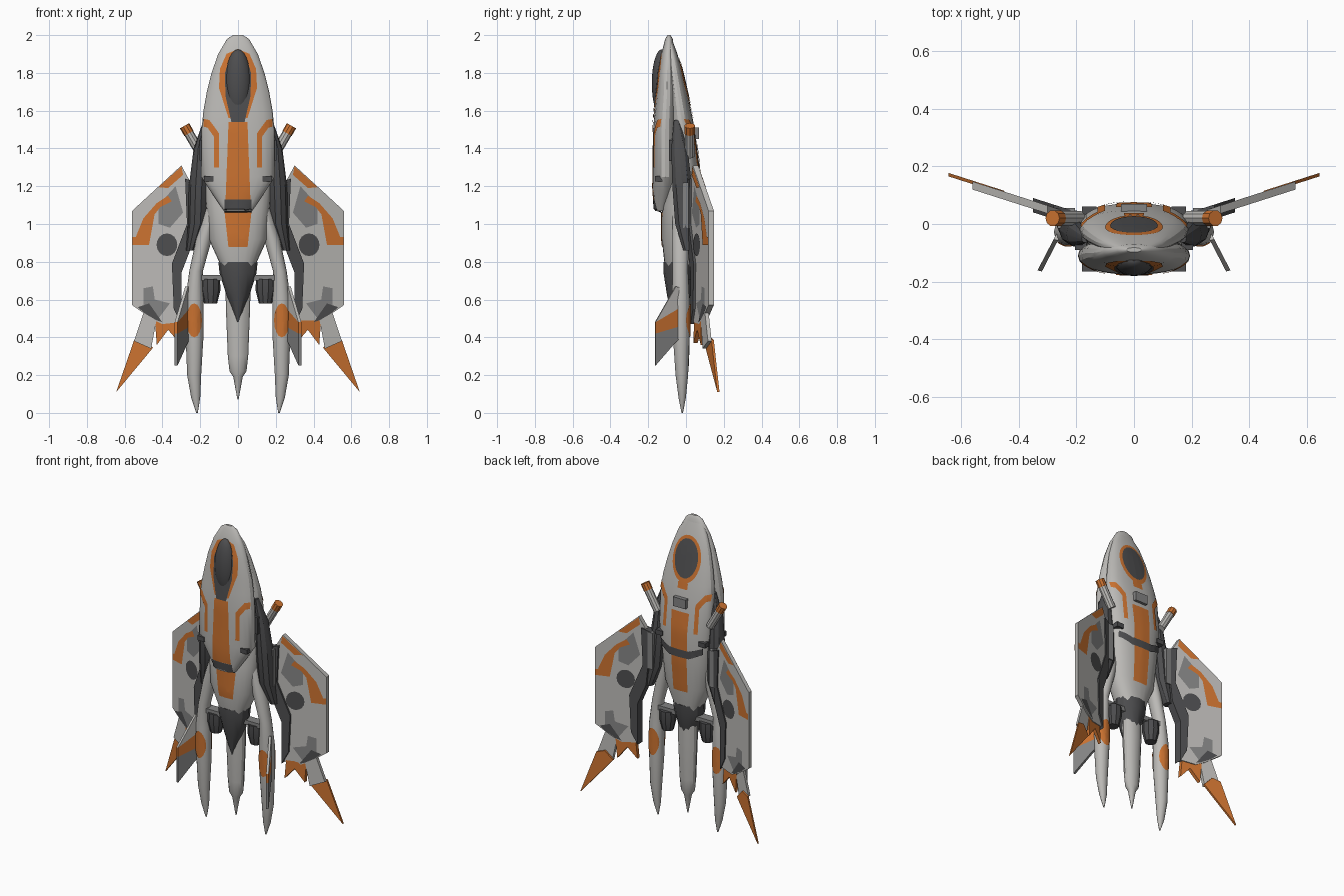
import bpy, bmesh, math
from mathutils import Vector, Matrix
from mathutils.bvhtree import BVHTree

if "Cube" in bpy.data.objects:
    bpy.data.objects.remove(bpy.data.objects["Cube"])


def material(name, rgb):
    m = bpy.data.materials.new(name)
    m.diffuse_color = (*rgb, 1)
    m.use_nodes = True
    m.node_tree.nodes["Principled BSDF"].inputs["Base Color"].default_value = m.diffuse_color
    return m


LIGHT = material("light_grey", (0.50, 0.49, 0.47))
MID = material("mid_grey", (0.23, 0.23, 0.23))
DARK = material("dark_grey", (0.075, 0.075, 0.078))
ORANGE = material("orange", (0.60, 0.17, 0.03))


def finish(name, bm, mat, closed=True, smooth=True):
    if closed:
        bmesh.ops.recalc_face_normals(bm, faces=bm.faces)
    me = bpy.data.meshes.new(name)
    bm.to_mesh(me)
    bm.free()
    me.materials.append(mat)
    ob = bpy.data.objects.new(name, me)
    bpy.context.collection.objects.link(ob)
    if smooth:
        bpy.ops.object.select_all(action='DESELECT')
        ob.select_set(True)
        bpy.context.view_layer.objects.active = ob
        bpy.ops.object.shade_smooth_by_angle(angle=math.radians(30))
    return ob


def loft(name, sections, mat, sx=1, n=24, power=1.0):
    """Skin rings given as (z, x, y, rx, ry)."""
    bm = bmesh.new()
    rings = []
    for z, x, y, rx, ry in sections:
        ring = []
        for i in range(n):
            a = 2 * math.pi * i / n
            c, s = math.cos(a), math.sin(a)
            ring.append(bm.verts.new((sx * (x + rx * math.copysign(abs(c) ** power, c)),
                                      y + ry * math.copysign(abs(s) ** power, s), z)))
        rings.append(ring)
    for a, b in zip(rings, rings[1:]):
        for i in range(n):
            j = (i + 1) % n
            bm.faces.new((a[i], a[j], b[j], b[i]))
    bm.faces.new(rings[0])
    bm.faces.new(rings[-1])
    return finish(name, bm, mat)


def plate(name, pts, place, thick, mat):
    """Flat polygon of (u, z) points, placed in space and given a thickness vector."""
    bm = bmesh.new()
    f = bm.faces.new([bm.verts.new(place(u, z)) for u, z in pts])
    ext = bmesh.ops.extrude_face_region(bm, geom=[f])
    verts = [v for v in ext["geom"] if isinstance(v, bmesh.types.BMVert)]
    bmesh.ops.translate(bm, verts=verts, vec=thick)
    bmesh.ops.triangulate(bm, faces=[f for f in bm.faces if len(f.verts) > 4])
    return finish(name, bm, mat, smooth=False)


def box(name, loc, size, mat):
    bm = bmesh.new()
    bmesh.ops.create_cube(bm, size=1, matrix=Matrix.Translation(loc) @ Matrix.Diagonal((*size, 1)))
    return finish(name, bm, mat, smooth=False)


def rod(name, a, b, r, mat, n=10):
    a, b = Vector(a), Vector(b)
    m = Matrix.Translation((a + b) / 2) @ (b - a).to_track_quat('Z', 'Y').to_matrix().to_4x4()
    bm = bmesh.new()
    bmesh.ops.create_cone(bm, cap_ends=True, segments=n, radius1=r, radius2=r, depth=(b - a).length, matrix=m)
    return finish(name, bm, mat)


def surface(ob):
    return BVHTree.FromPolygons([v.co.copy() for v in ob.data.vertices],
                                [tuple(p.vertices) for p in ob.data.polygons])


def decal(name, targets, pts, side, mat, off=0.004):
    """Paint an (x, z) polygon on the front (side -1) or back (side 1) of the targets."""
    bm = bmesh.new()
    bm.faces.new([bm.verts.new((x, 0, z)) for x, z in pts])
    bmesh.ops.triangulate(bm, faces=bm.faces)
    for axis, step in ((0, 0.02), (2, 0.04)):
        vals = [v.co[axis] for v in bm.verts]
        for k in range(math.floor(min(vals) / step) + 1, math.ceil(max(vals) / step)):
            co, no = Vector(), Vector()
            co[axis], no[axis] = k * step, 1
            bmesh.ops.bisect_plane(bm, geom=bm.verts[:] + bm.edges[:] + bm.faces[:], plane_co=co, plane_no=no)
    missed = []
    for v in bm.verts:
        hits = [t.ray_cast(Vector((v.co.x, side, v.co.z)), Vector((0, -side, 0))) for t in targets]
        hits = [h for h in hits if h[0] is not None]
        if not hits:
            missed.append(v)
            continue
        h = min(hits, key=lambda q: q[3])
        n = h[1] if h[1].y * side > 0 else -h[1]
        v.co = h[0] + n * off
    bmesh.ops.delete(bm, geom=missed, context='VERTS')
    bmesh.ops.triangulate(bm, faces=bm.faces)
    bm.normal_update()
    bmesh.ops.reverse_faces(bm, faces=[f for f in bm.faces if f.normal.y * side < 0])
    return finish(name, bm, mat, closed=False)


def oval(x, z, rx, rz, n=24):
    return [(x + rx * math.cos(2 * math.pi * i / n), z + rz * math.sin(2 * math.pi * i / n)) for i in range(n)]


def flip(pts, sx):
    return [(sx * x, z) for x, z in pts]


# Fuselage: front hull, rear hull, tail cone and centre boom
front = loft("front_hull", [
    (2.0, 0, -.09, .025, .008), (1.98, 0, -.09, .058, .02), (1.9, 0, -.095, .105, .036),
    (1.8, 0, -.1, .14, .048), (1.7, 0, -.1, .165, .056), (1.6, 0, -.105, .183, .061),
    (1.5, 0, -.11, .193, .064), (1.25, 0, -.11, .195, .066), (1.18, 0, -.115, .15, .06),
    (1.07, 0, -.13, .075, .035)], LIGHT, power=.9)
rear = loft("rear_hull", [
    (1.98, 0, -.09, .05, .015), (1.9, 0, -.075, .1, .03), (1.8, 0, -.06, .135, .042),
    (1.7, 0, -.045, .16, .05), (1.6, 0, -.03, .18, .057), (1.5, 0, -.02, .188, .067),
    (1.3, 0, -.01, .188, .082), (1.1, 0, -.028, .17, .1), (.92, 0, -.035, .155, .093),
    (.8, 0, -.035, .1, .08), (.74, 0, -.035, .085, .07)], LIGHT, power=.85)
loft("tail_cone", [(.8, 0, -.035, .104, .084), (.74, 0, -.037, .098, .082), (.62, 0, -.038, .06, .062),
                   (.48, 0, -.045, .006, .02)], DARK, n=12)
loft("centre_boom", [(.75, 0, -.02, .068, .045), (.55, 0, -.02, .064, .045), (.3, 0, -.02, .054, .038),
                     (.22, 0, -.02, .045, .034), (.19, 0, -.02, .025, .022), (.07, 0, -.02, .003, .003)], LIGHT, n=14)
hull = [surface(front), surface(rear)]

# Canopy bulge, its frame and the rear window
bm = bmesh.new()
bmesh.ops.create_uvsphere(bm, u_segments=24, v_segments=14, radius=1,
                          matrix=Matrix.Translation((0, -.128, 1.745)) @ Matrix.Diagonal((.07, .053, .18, 1)))
finish("canopy", bm, DARK)
decal("canopy_frame", hull, [(-.05, 1.56), (.05, 1.56), (.1, 1.72), (.095, 1.82), (.06, 1.9), (0, 1.925),
                             (-.06, 1.9), (-.095, 1.82), (-.1, 1.72)], -1, ORANGE, .003)
decal("canopy_base", hull, [(-.035, 1.54), (.035, 1.54), (.066, 1.68), (.068, 1.8), (.04, 1.89), (-.04, 1.89),
                            (-.068, 1.8), (-.066, 1.68)], -1, DARK, .006)
decal("rear_window_frame", hull, oval(0, 1.74, .1, .145), 1, ORANGE, .003)
decal("rear_window", hull, oval(0, 1.745, .082, .12), 1, DARK, .006)
decal("rear_window_neck", hull, [(-.035, 1.56), (.035, 1.56), (.035, 1.6), (-.035, 1.6)], 1, ORANGE)

# Spine stripes and bands
decal("front_stripe", hull, [(-.065, 1.13), (.065, 1.13), (.05, 1.54), (-.05, 1.54)], -1, ORANGE)
decal("front_band", hull, [(-.07, 1.06), (.07, 1.06), (.07, 1.13), (-.07, 1.13)], -1, DARK, .005)
decal("belly_stripe", hull, [(-.05, .88), (.05, .88), (.07, 1.06), (-.07, 1.06)], -1, ORANGE)
decal("rear_stripe", hull, [(-.05, .9), (.05, .9), (.062, 1.42), (-.062, 1.42)], 1, ORANGE)
decal("rear_band", hull, [(-.15, 1.17), (-.07, 1.13), (.07, 1.13), (.15, 1.17), (.15, 1.21), (.07, 1.18),
                          (-.07, 1.18), (-.15, 1.21)], 1, DARK, .007)
box("rear_vent", (0, .055, 1.48), (.09, .03, .06), MID)


def wing_y(x):
    return .03 + (x - .24) * .32


L_MARK = [(.2, 1.56), (.15, 1.55), (.1, 1.48), (.1, 1.3), (.125, 1.3), (.125, 1.46), (.16, 1.51), (.2, 1.52)]
WING = [(.24, 1.2), (.3, 1.31), (.56, 1.07), (.56, .57), (.46, .5), (.4, .47), (.31, .48),
        (.31, .74), (.26, .88)]
WING_PAINT = [
    ("wing_upper_patch", MID, [(.33, 1.2), (.42, 1.1), (.42, 1.0), (.36, .98), (.29, 1.06)], .002),
    ("wing_lower_patch", MID, [(.45, .67), (.5, .66), (.5, .55), (.42, .5), (.36, .58), (.44, .6)], .002),
    ("wing_edge_mark", ORANGE, [(.298, 1.305), (.42, 1.195), (.37, 1.19), (.29, 1.26)], .003),
    ("wing_band", ORANGE, [(.37, 1.15), (.43, 1.11), (.5, 1.03), (.5, .93), (.557, .93), (.557, .89),
                           (.47, .89), (.465, 1.02), (.41, 1.09), (.35, 1.12)], .003),
    ("wing_disc", DARK, oval(.375, .89, .055, .06, 16), .004),
    ("wing_tail_mark", DARK, [(.43, .49), (.49, .525), (.53, .56), (.47, .58), (.4, .48)], .003)]

for sx, tag in ((1, "right"), (-1, "left")):
    def on_wing(x, z):
        return (sx * x, wing_y(x) - .013, z)

    def on_fin(u, z):
        return (sx * (.25 + .07 * u), -.03 - .135 * u, z)

    # Wing panel with painted marks on both faces
    slab = Vector((0, .028, 0))
    wing = plate("wing_" + tag, WING, on_wing, slab, LIGHT)
    skin = [surface(wing)]
    for name, mat, pts, off in WING_PAINT:
        for side in (-1, 1):
            decal(f"{name}_{tag}_{'front' if side < 0 else 'back'}", skin, flip(pts, sx), side, mat, off)
    plate("wing_inner_frame_" + tag, [(.22, 1.22), (.28, 1.24), (.27, 1.0), (.35, .79), (.34, .55), (.3, .47), (.3, .74),
                                      (.25, .87)], lambda x, z: (sx * x, wing_y(x) - .025, z), Vector((0, .05, 0)), DARK)
    plate("wing_trailing_tip_" + tag, [(.44, .49), (.32, .49), (.31, .37), (.37, .44), (.43, .36)],
          on_wing, slab * .8, ORANGE)
    plate("tail_fin_root_" + tag, [(.43, .5), (.5, .53), (.55, .38), (.46, .34)], on_wing, slab * .7, LIGHT)
    plate("tail_fin_tip_" + tag, [(.55, .385), (.645, .11), (.45, .345), (.5, .4)],
          lambda x, z: (sx * x, wing_y(x) + .006, z), Vector((0, .012, 0)), ORANGE)

    # Lower fin in three colour bands
    for name, mat, pts in (("top", LIGHT, [(0, .66), (.2, .67), (1, .48), (0, .56)]),
                           ("band", ORANGE, [(0, .56), (1, .48), (1, .42), (0, .46)]),
                           ("tip", MID, [(0, .46), (1, .42), (1, .25), (.3, .36), (0, .4)])):
        plate(f"lower_fin_{name}_{tag}", pts, on_fin, Vector((sx * .015, .004, 0)), mat)

    # Side pod, engine and outer boom
    loft("side_pod_" + tag, [(1.55, .17, -.05, .012, .015), (1.4, .2, -.035, .035, .045), (1.2, .208, -.02, .052, .055),
                             (1.0, .215, -.005, .05, .055), (.86, .25, .015, .025, .03)], DARK, sx, 10)
    boom = loft("boom_" + tag, [(1.08, .14, -.03, .03, .04), (.92, .18, -.03, .042, .045), (.75, .222, -.03, .036, .042),
                                (.6, .23, -.028, .048, .048), (.4, .23, -.025, .047, .045), (.2, .232, -.022, .037, .034),
                                (.08, .224, -.02, .024, .02), (0, .217, -.02, .004, .004)], LIGHT, sx, 14)
    for side in (-1, 1):
        decal(f"boom_mark_{tag}_{side + 1}", [surface(boom)], flip(oval(.232, .49, .038, .09, 16), sx), side, ORANGE)
    loft("engine_" + tag, [(.71, .145, -.02, .05, .05), (.65, .145, -.02, .052, .052), (.58, .145, -.02, .035, .035)],
         DARK, sx, 10)
    box("engine_bar_" + tag, (sx * .13, -.025, .715), (.15, .06, .03), MID)

    # Angled gun, hull markings and small fittings
    rod("gun_" + tag, (sx * .19, .02, 1.36), (sx * .26, .02, 1.48), .026, LIGHT)
    rod("gun_tip_" + tag, (sx * .26, .02, 1.48), (sx * .283, .02, 1.52), .028, ORANGE)
    box("pod_block_" + tag, (sx * .185, -.065, 1.39), (.04, .05, .11), DARK)
    box("wing_root_" + tag, (sx * .235, .02, 1.1), (.06, .07, .24), MID)
    for side, y in ((-1, -.145), (1, .04)):
        decal(f"hull_mark_{tag}_{side + 1}", hull, flip(L_MARK, sx), side, ORANGE)
        box(f"hull_fitting_{tag}_{side + 1}", (sx * .155, y, 1.24), (.05, .04, .03), DARK)
